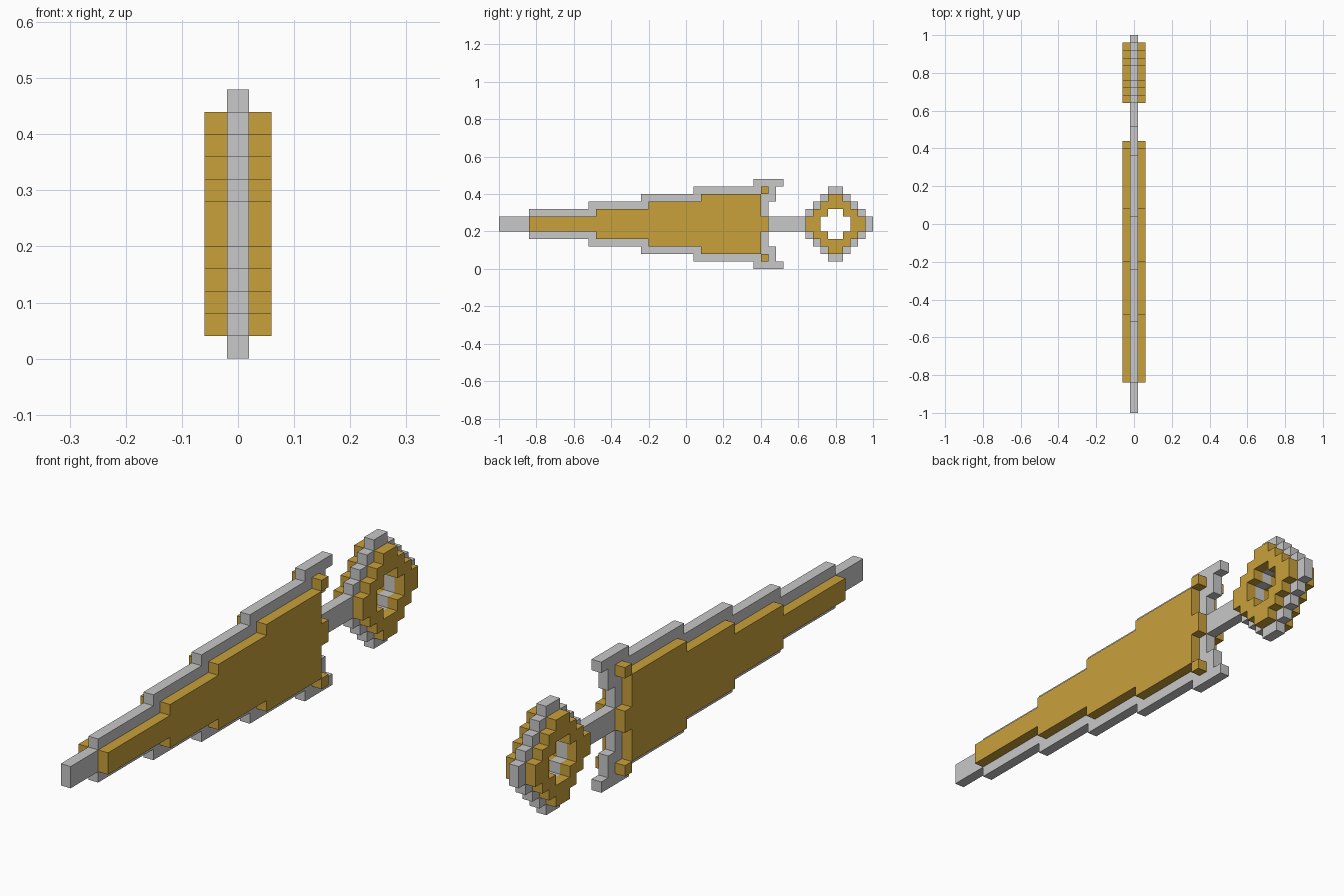
import bpy
import bmesh

if "Cube" in bpy.data.objects:
    bpy.data.objects.remove(bpy.data.objects["Cube"])

U = 0.04      # size of one block
MID = 6       # blocks from ground to the centre line


def material(name, rgb):
    m = bpy.data.materials.new(name)
    m.diffuse_color = (*rgb, 1.0)
    m.use_nodes = True
    m.node_tree.nodes["Principled BSDF"].inputs["Base Color"].default_value = m.diffuse_color
    return m


STEEL = material("pale grey", (0.578, 0.578, 0.578))
GOLD = material("gold", (0.584, 0.356, 0.044))


def cells(rects):
    """Rects (y0, y1, z0, z1) in blocks from the centre line, mirrored in z."""
    out = set()
    for y0, y1, z0, z1 in rects:
        for y in range(y0, y1):
            for z in range(z0, z1):
                out |= {(y, z), (y, -1 - z)}
    return out


def slab(name, filled, x0, x1, mat, mirror=False):
    """Extrude a set of (y, z) cells from x0 to x1 as a clean blocky solid."""
    bm = bmesh.new()
    verts = {}

    def v(x, y, z):
        if (x, y, z) not in verts:
            verts[x, y, z] = bm.verts.new((x, y * U, (z + MID) * U))
        return verts[x, y, z]

    for y, z in sorted(filled):
        ring = [(y, z), (y + 1, z), (y + 1, z + 1), (y, z + 1)]
        bm.faces.new([v(x1, *p) for p in ring])
        bm.faces.new([v(x0, *p) for p in reversed(ring)])
        sides = [(y, z - 1), (y + 1, z), (y, z + 1), (y - 1, z)]
        for i, n in enumerate(sides):
            if n not in filled:
                a, b = ring[i], ring[(i + 1) % 4]
                bm.faces.new([v(x0, *a), v(x0, *b), v(x1, *b), v(x1, *a)])
    bmesh.ops.recalc_face_normals(bm, faces=bm.faces)
    me = bpy.data.meshes.new(name)
    bm.to_mesh(me)
    bm.free()
    me.materials.append(mat)
    ob = bpy.data.objects.new(name, me)
    bpy.context.collection.objects.link(ob)
    if mirror:
        ob.modifiers.new("both sides", 'MIRROR').use_mirror_merge = False
    return ob


def core(name, filled):
    return slab(name, filled, -0.02, 0.02, STEEL)


def plate(name, filled):
    return slab(name, filled, 0.02, 0.06, GOLD, mirror=True)


# Blade: grey stepped core with narrower gold plates on both sides
core("blade_core", cells([(-25, -21, 0, 1), (-21, -13, 0, 2), (-13, -6, 0, 3),
                          (-6, 1, 0, 4), (1, 11, 0, 5)]))
plate("blade_plate", cells([(-21, -12, 0, 1), (-12, -5, 0, 2), (-5, 2, 0, 3),
                            (2, 10, 0, 4), (10, 11, 0, 1)]))

# Guard: hooked horns and gold studs
core("guard_horns", cells([(9, 13, 5, 6), (11, 12, 3, 5)]))
plate("guard_studs", cells([(10, 11, 4, 5)]))

# Handle
core("handle", cells([(11, 15, 0, 1)]))

# Ring pommel: stepped discs around y = 20 with a plus-shaped hole
hole = cells([(18, 22, 0, 1), (19, 21, 0, 2)])


def disc(r):
    return cells([(20 - w, 20 + w, 0, r + 1 - w) for w in range(1, r + 1)]) - hole


core("pommel_core", disc(5))
plate("pommel_plate", disc(4))
